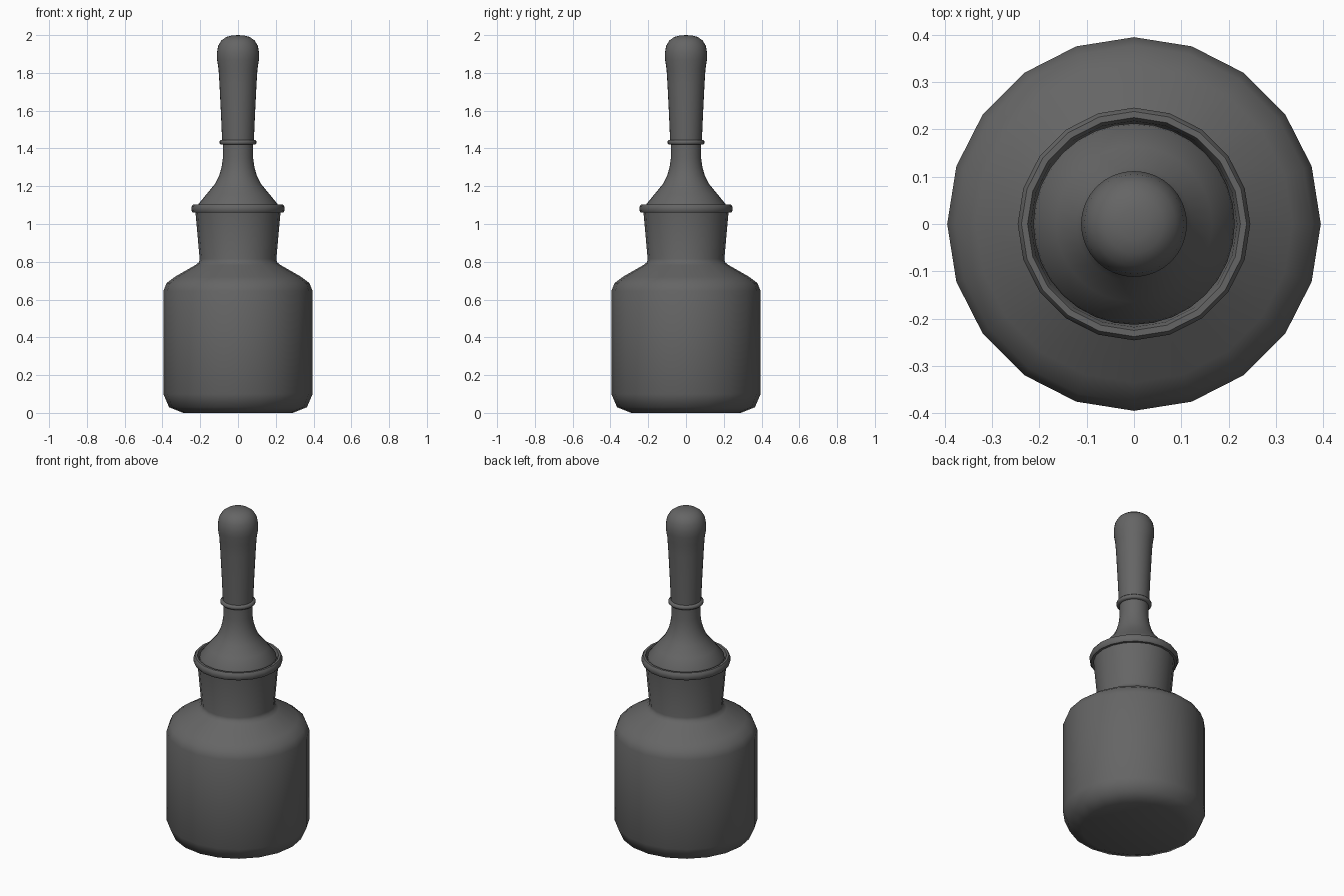
import bpy
import bmesh
from math import tau, cos, sin, radians

cube = bpy.data.objects.get("Cube")
if cube:
    bpy.data.objects.remove(cube)

grey = bpy.data.materials.new("dark_grey")
grey.use_nodes = True
colour = (0.13, 0.13, 0.13, 1)
grey.diffuse_color = colour
grey.node_tree.nodes["Principled BSDF"].inputs["Base Color"].default_value = colour


def lathe(name, profile, sides, sharp=50):
    """Turn a (radius, height) profile about z; zero radius makes a pole."""
    bm = bmesh.new()
    rings = []
    for r, z in profile:
        if r == 0:
            rings.append([bm.verts.new((0, 0, z))] * sides)
        else:
            rings.append([bm.verts.new((r * cos(tau * i / sides), r * sin(tau * i / sides), z))
                          for i in range(sides)])
    for low, high in zip(rings, rings[1:]):
        for i in range(sides):
            j = (i + 1) % sides
            corners = dict.fromkeys((low[i], low[j], high[j], high[i]))
            bm.faces.new(list(corners))
    bmesh.ops.recalc_face_normals(bm, faces=bm.faces)
    mesh = bpy.data.meshes.new(name)
    bm.to_mesh(mesh)
    bm.free()
    mesh.materials.append(grey)
    obj = bpy.data.objects.new(name, mesh)
    bpy.context.collection.objects.link(obj)
    bpy.ops.object.select_all(action='DESELECT')
    obj.select_set(True)
    bpy.context.view_layer.objects.active = obj
    bpy.ops.object.shade_smooth_by_angle(angle=radians(sharp))
    return obj


# Bottle: rounded base, straight wall, shoulder, flared neck and rolled lip
lathe("bottle", [
    (0, 0), (0.29, 0), (0.365, 0.03), (0.395, 0.1), (0.395, 0.645),
    (0.378, 0.687), (0.335, 0.72), (0.225, 0.783), (0.207, 0.797), (0.203, 0.815),
    (0.225, 1.06), (0.239, 1.06), (0.246, 1.07), (0.246, 1.092), (0.238, 1.104),
    (0.225, 1.104), (0.218, 1.09), (0.203, 0.95), (0, 0.95)], 20)

# Stopper: cone sweeping up into a slim waist
lathe("stopper_cone", [
    (0, 0.96), (0.195, 0.96), (0.213, 1.09), (0.21, 1.105), (0.165, 1.16),
    (0.122, 1.212), (0.1, 1.255), (0.087, 1.3), (0.08, 1.35), (0.08, 1.425)], 32)

# Thin collar between stopper and handle
lathe("collar", [
    (0.075, 1.42), (0.09, 1.42), (0.097, 1.427), (0.097, 1.438),
    (0.09, 1.446), (0.075, 1.446)], 32)

# Rubber handle widening to a domed bulb
lathe("handle_bulb", [
    (0.084, 1.44), (0.09, 1.58), (0.098, 1.74), (0.103, 1.82), (0.111, 1.87),
    (0.112, 1.905), (0.105, 1.943), (0.088, 1.972), (0.062, 1.99),
    (0.032, 1.998), (0, 2)], 32)
